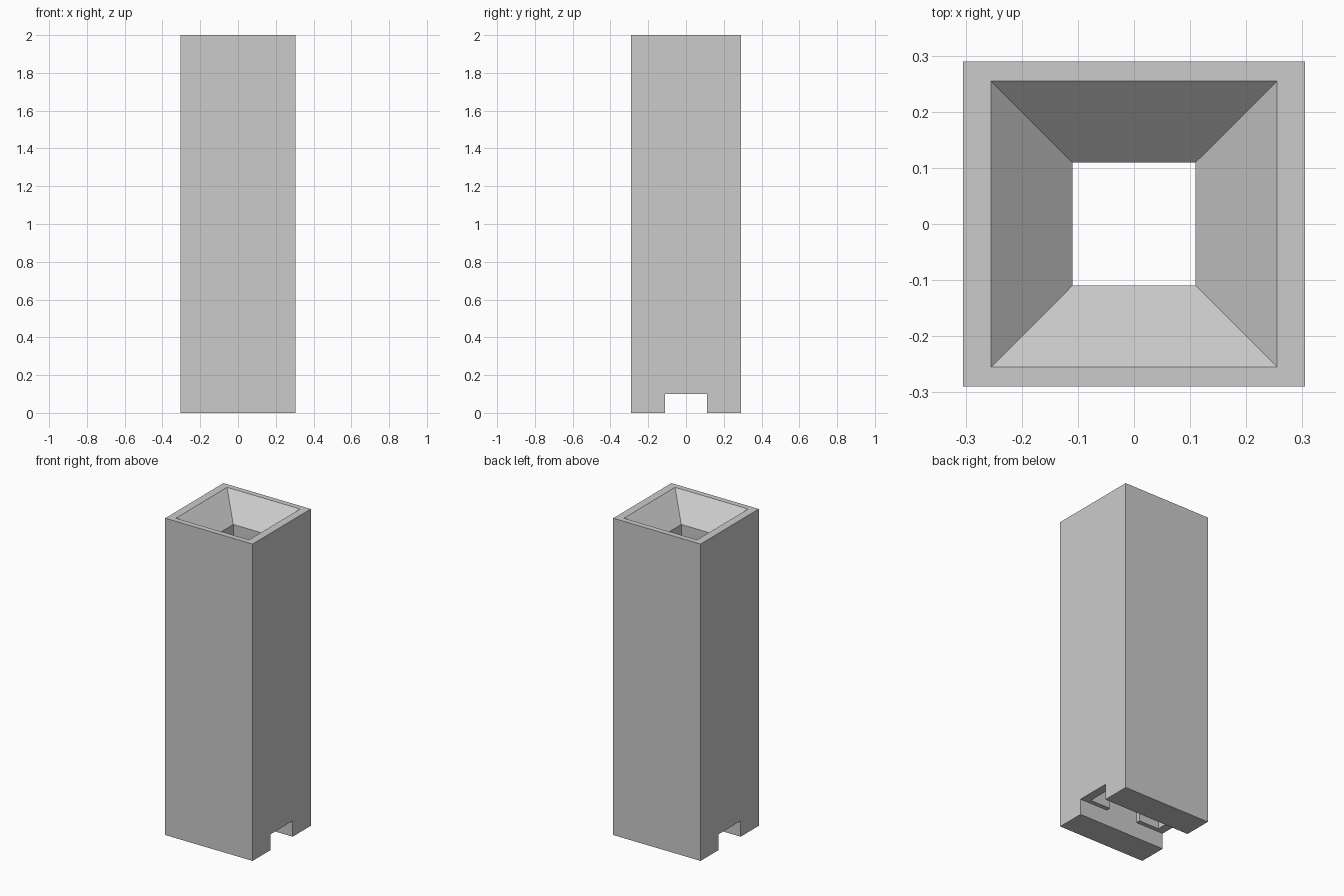
import bpy, bmesh

cube = bpy.data.objects.get("Cube")
if cube:
    bpy.data.objects.remove(cube, do_unlink=True)

grey = bpy.data.materials.new("plain grey")
grey.use_nodes = True
COLOUR = (0.6, 0.6, 0.6, 1)
grey.diffuse_color = COLOUR
grey.node_tree.nodes["Principled BSDF"].inputs["Base Color"].default_value = COLOUR


def loft(name, rings):
    """Closed solid through rectangles given as (half x, half y, z)."""
    bm = bmesh.new()
    loops = [[bm.verts.new((sx * hx, sy * hy, z))
              for sx, sy in ((-1, -1), (1, -1), (1, 1), (-1, 1))]
             for hx, hy, z in rings]
    bm.faces.new(loops[0])
    bm.faces.new(loops[-1])
    for low, high in zip(loops, loops[1:]):
        for i in range(4):
            j = (i + 1) % 4
            bm.faces.new((low[i], low[j], high[j], high[i]))
    bmesh.ops.recalc_face_normals(bm, faces=bm.faces)
    mesh = bpy.data.meshes.new(name)
    bm.to_mesh(mesh)
    bm.free()
    mesh.materials.append(grey)
    obj = bpy.data.objects.new(name, mesh)
    bpy.context.collection.objects.link(obj)
    return obj


# Square column
tower = loft("tower", [(0.305, 0.29, 0), (0.305, 0.29, 2)])

# Central shaft widening into a funnel at the top
shaft = loft("shaft_cutter", [(0.11, 0.11, -0.1), (0.11, 0.11, 1.86),
                              (0.255, 0.255, 2), (0.255, 0.255, 2.1)])
# Channel running side to side under the base
channel = loft("channel_cutter", [(0.4, 0.11, -0.1), (0.4, 0.11, 0.1)])
# Narrower pocket above the channel, open to the shaft
pocket = loft("pocket_cutter", [(0.25, 0.083, 0.05), (0.25, 0.083, 0.4)])

for cutter in (shaft, channel, pocket):
    cutter.hide_render = True
    cutter.hide_set(True)
    cut = tower.modifiers.new(cutter.name, "BOOLEAN")
    cut.operation = "DIFFERENCE"
    cut.solver = "EXACT"
    cut.object = cutter
